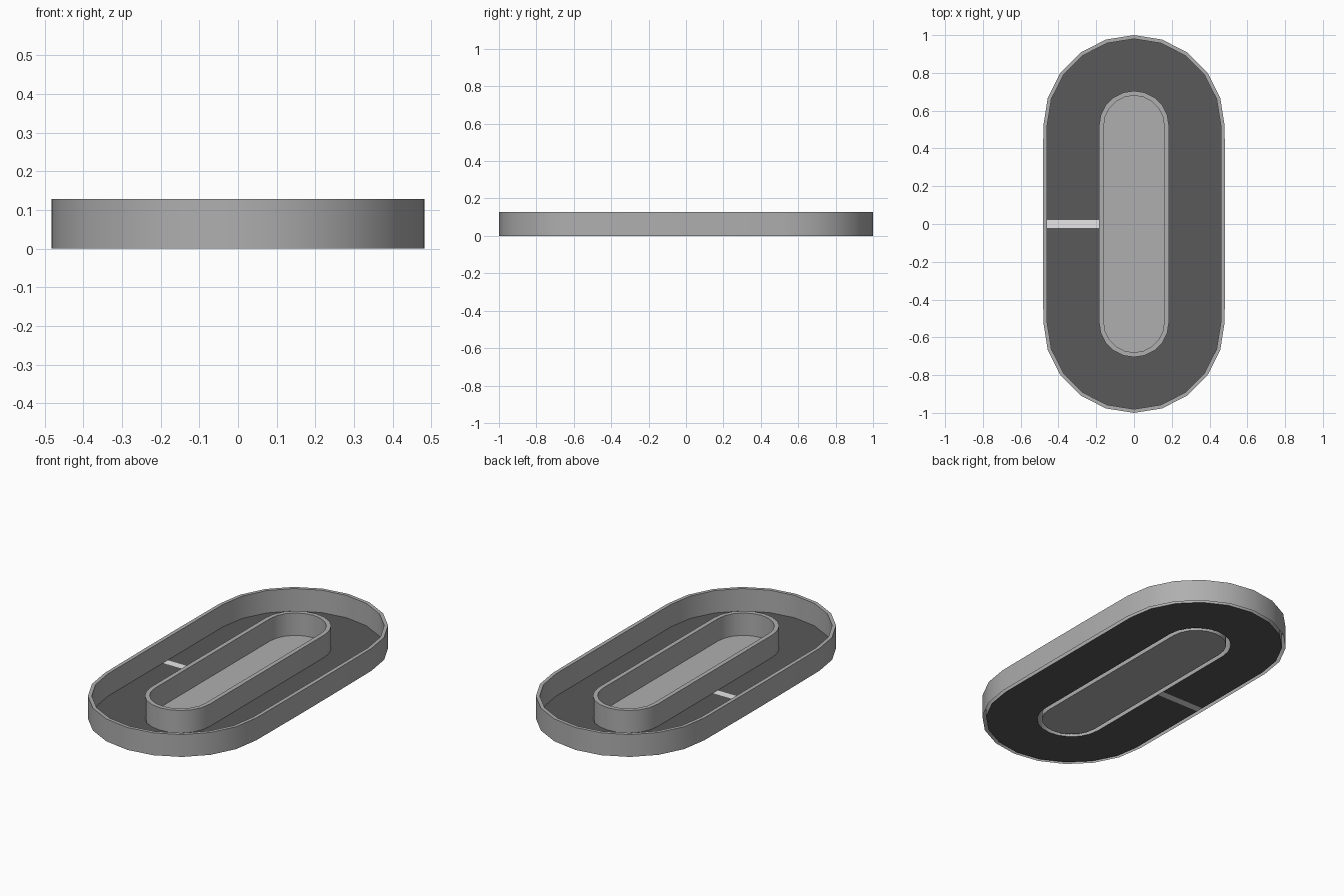
import bpy, bmesh, math

cube = bpy.data.objects.get("Cube")
if cube:
    bpy.data.objects.remove(cube, do_unlink=True)

HEIGHT = 0.128    # wall height
CENTRE = 0.52     # y of the end-arc centres
STEPS = 10        # segments per half-circle
LINE = 0.021      # half-width of the start line
BULGE = 0.14      # half-length of the slightly wider middle


def material(name, value):
    m = bpy.data.materials.new(name)
    m.use_nodes = True
    colour = (value, value, value, 1)
    m.diffuse_color = colour
    m.node_tree.nodes["Principled BSDF"].inputs["Base Color"].default_value = colour
    return m


wall_grey = material("wall grey", 0.43)
road_grey = material("dark road grey", 0.1)
line_white = material("line white", 0.8)


def stadium(radius, bulge=0.0):
    """Counter-clockwise outline of a long ring with rounded ends."""
    pts = []
    for side in (1, -1):
        for i in range(STEPS + 1):
            a = math.pi * i / STEPS
            pts.append((side * radius * math.cos(a),
                        side * (CENTRE + radius * math.sin(a))))
        for y in (BULGE, LINE, -LINE, -BULGE):
            pts.append((-side * (radius + bulge), side * y))
    return pts


def loop(bm, radius, z, bulge=0.0):
    return [bm.verts.new((x, y, z)) for x, y in stadium(radius, bulge)]


def bridge(bm, a, b):
    n = len(a)
    return [bm.faces.new((a[i], a[(i + 1) % n], b[(i + 1) % n], b[i]))
            for i in range(n)]


def finish(bm, name, *mats):
    mesh = bpy.data.meshes.new(name)
    bm.to_mesh(mesh)
    bm.free()
    for m in mats:
        mesh.materials.append(m)
    obj = bpy.data.objects.new(name, mesh)
    bpy.context.collection.objects.link(obj)
    bpy.ops.object.select_all(action='DESELECT')
    obj.select_set(True)
    bpy.context.view_layer.objects.active = obj
    bpy.ops.object.shade_smooth_by_angle(angle=math.radians(30))
    return obj


def wall(name, outer, inner, bulge=0.0):
    """Thin upright wall, open underneath."""
    bm = bmesh.new()
    rings = [loop(bm, outer, 0, bulge), loop(bm, outer, HEIGHT, bulge),
             loop(bm, inner, HEIGHT), loop(bm, inner, 0)]
    for a, b in zip(rings, rings[1:]):
        bridge(bm, a, b)
    return finish(bm, name, wall_grey)


# Walls around the track and around the middle island
wall("outer_wall", 0.48, 0.46, 0.0025)
wall("inner_wall", 0.185, 0.16)

# Road with the start line as its own face on the -x side
bm = bmesh.new()
for face in bridge(bm, loop(bm, 0.46, 0), loop(bm, 0.185, 0)):
    c = face.calc_center_median()
    face.material_index = int(c.x < 0 and abs(c.y) < LINE / 2)
finish(bm, "road", road_grey, line_white)

# Floor of the island
bm = bmesh.new()
bm.faces.new(loop(bm, 0.16, 0))
finish(bm, "island_floor", wall_grey)
